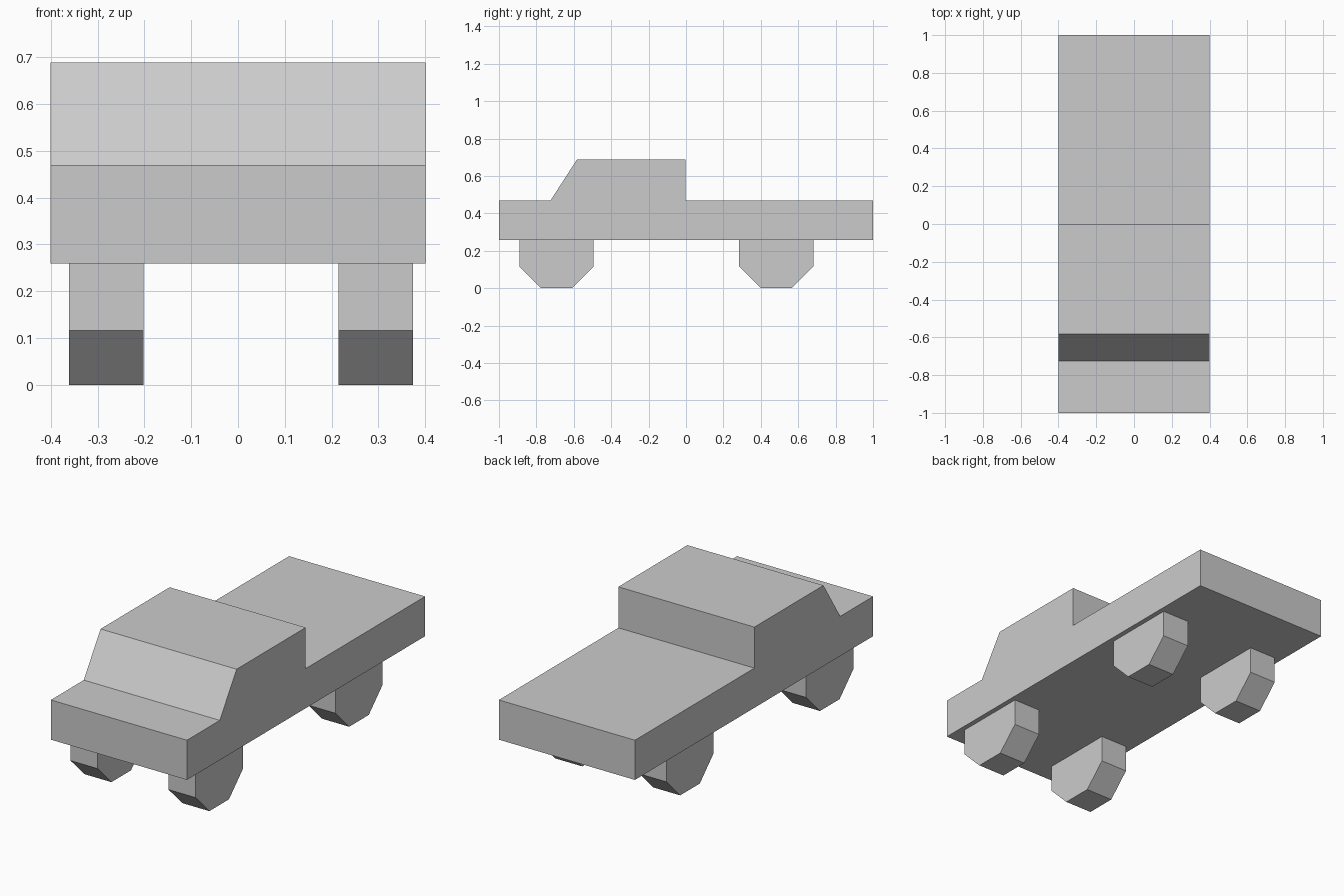
import bpy
import bmesh
import math

if "Cube" in bpy.data.objects:
    bpy.data.objects.remove(bpy.data.objects["Cube"])


def extrude_profile(name, points, x0, x1):
    """Extrude a closed (y, z) outline along x."""
    bm = bmesh.new()
    face = bm.faces.new([bm.verts.new((x0, y, z)) for y, z in points])
    ext = bmesh.ops.extrude_face_region(bm, geom=[face])
    moved = [v for v in ext["geom"] if isinstance(v, bmesh.types.BMVert)]
    bmesh.ops.translate(bm, verts=moved, vec=(x1 - x0, 0, 0))
    bmesh.ops.recalc_face_normals(bm, faces=bm.faces)
    mesh = bpy.data.meshes.new(name)
    bm.to_mesh(mesh)
    bm.free()
    obj = bpy.data.objects.new(name, mesh)
    bpy.context.collection.objects.link(obj)
    return obj


# Pickup body: bonnet, sloped windscreen, cab and flat bed in one side profile
extrude_profile("truck_body", [
    (-1, 0.259), (1, 0.259), (1, 0.47), (-0.003, 0.47),
    (-0.003, 0.688), (-0.583, 0.688), (-0.724, 0.47), (-1, 0.47),
], -0.4, 0.4)

# Octagonal wheels resting on a flat, upper part sunk into the body
APOTHEM = 0.1985
RADIUS = APOTHEM / math.cos(math.pi / 8)
for end, cy in (("front", -0.692), ("rear", 0.482)):
    octagon = [(cy + RADIUS * math.cos((i + 0.5) * math.pi / 4),
                APOTHEM + RADIUS * math.sin((i + 0.5) * math.pi / 4))
               for i in range(8)]
    for side, x0, x1 in (("left", -0.361, -0.202), ("right", 0.215, 0.374)):
        extrude_profile(f"{end}_{side}_wheel", octagon, x0, x1)
